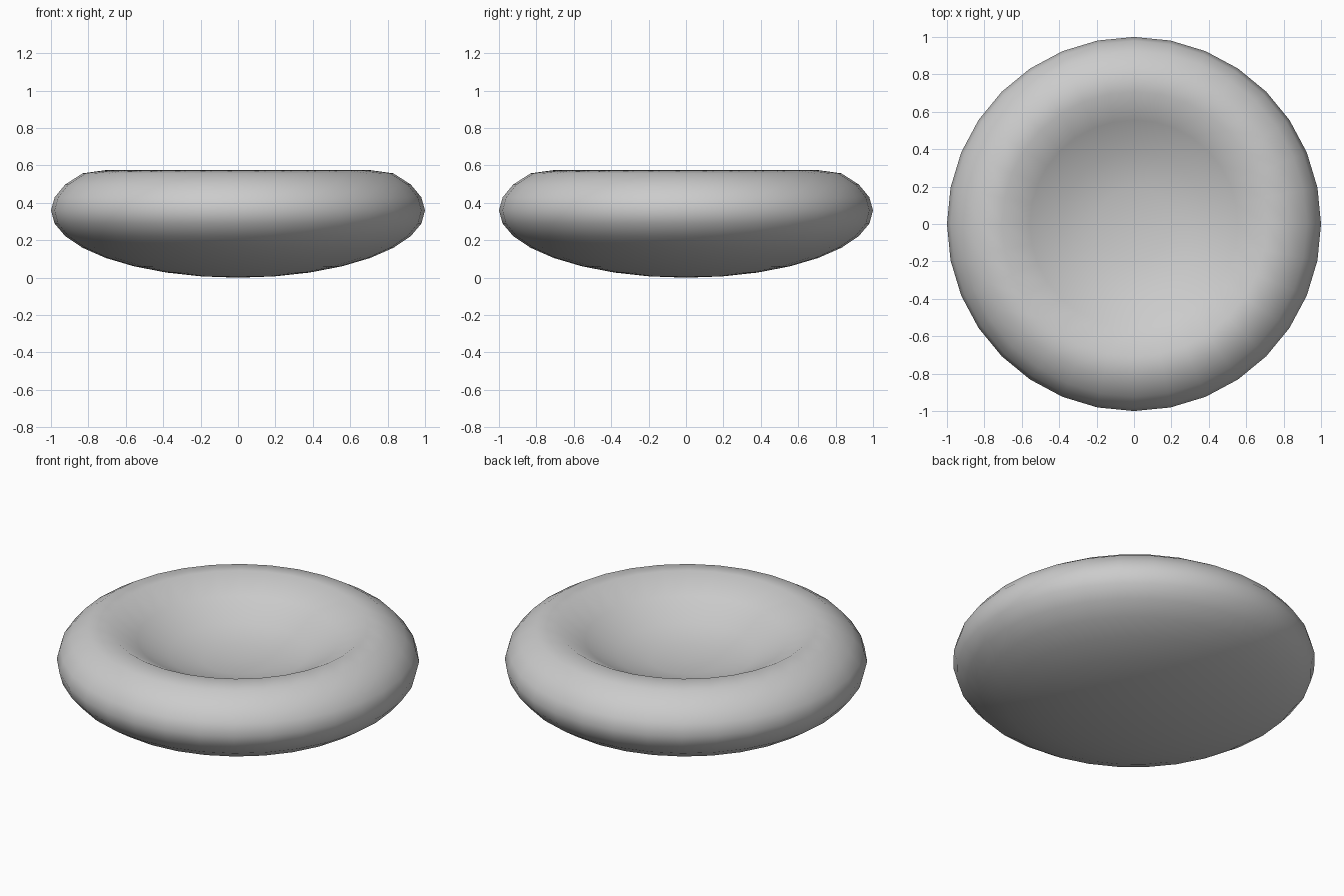
import bpy, bmesh, math

if "Cube" in bpy.data.objects:
    bpy.data.objects.remove(bpy.data.objects["Cube"])

# Half profile (radius, height): flattened bowl underside, rounded rim, dished top
under = [(math.sin(math.radians(a * 11.25)), 0.36 - 0.36 * math.cos(math.radians(a * 11.25)))
         for a in range(9)]
dish = [(0.98, 0.43), (0.924, 0.498), (0.83, 0.558), (0.707, 0.575),
        (0.556, 0.49), (0.383, 0.405), (0.195, 0.365), (0, 0.355)]
profile = under + dish

# Revolve the profile
bm = bmesh.new()
verts = [bm.verts.new((r, 0, z)) for r, z in profile]
edges = [bm.edges.new(pair) for pair in zip(verts, verts[1:])]
bmesh.ops.spin(bm, geom=verts + edges, cent=(0, 0, 0), axis=(0, 0, 1),
               angle=math.tau, steps=32)
bmesh.ops.remove_doubles(bm, verts=bm.verts, dist=0.0005)
bmesh.ops.recalc_face_normals(bm, faces=bm.faces)
for f in bm.faces:
    f.smooth = True
mesh = bpy.data.meshes.new("dished_disc")
bm.to_mesh(mesh)
bm.free()
bpy.context.collection.objects.link(bpy.data.objects.new("dished_disc", mesh))
